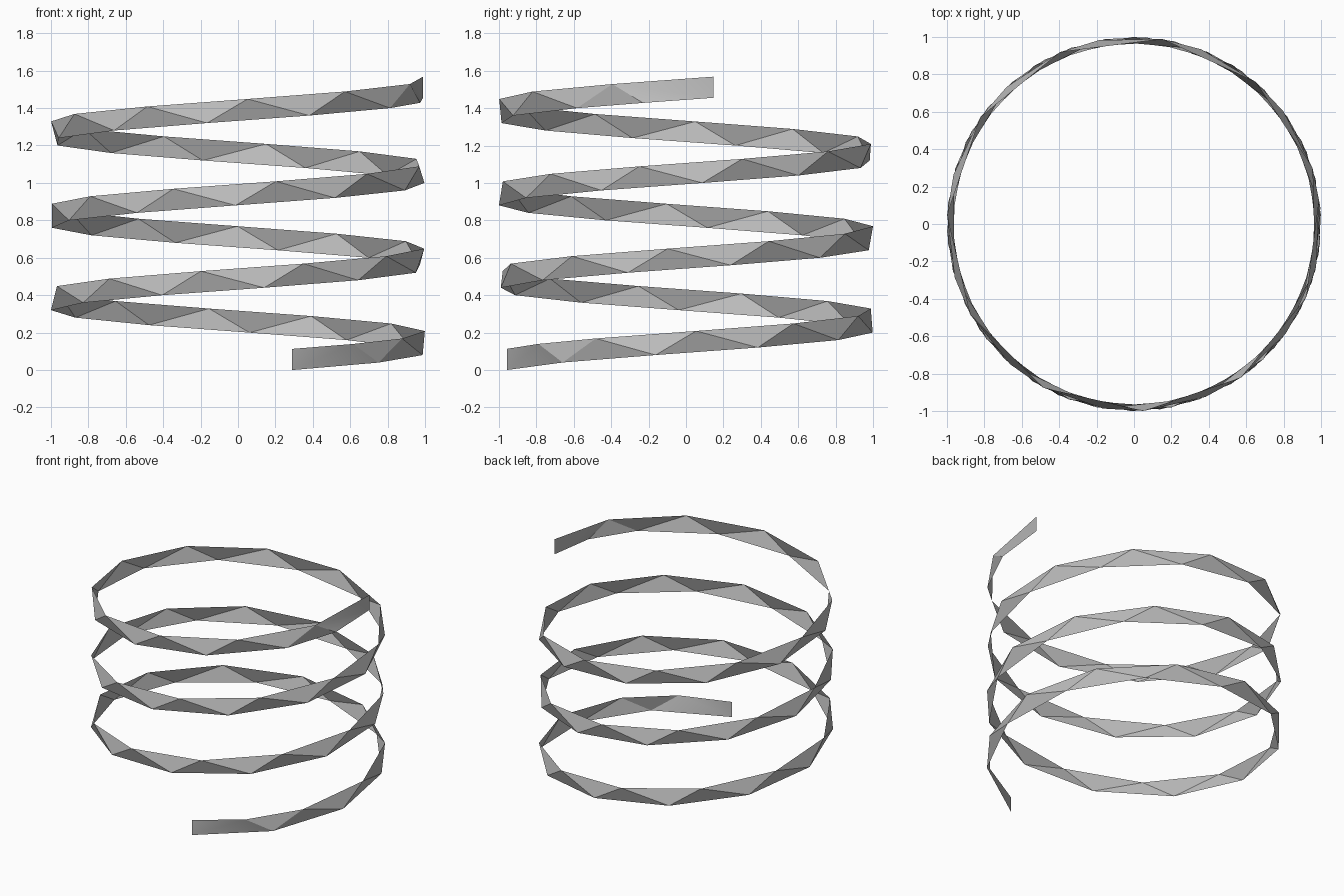
import bpy, bmesh, math

cube = bpy.data.objects.get("Cube")
if cube:
    bpy.data.objects.remove(cube, do_unlink=True)

STEP = math.radians(31.93)      # turn per segment
START = math.radians(-73.2)     # angle of the lower end
RISE = 0.04                     # climb per segment
HEIGHT = 0.113                  # ribbon width
END = 36.38                     # length in segments

steel = bpy.data.materials.new("steel_grey")
steel.use_nodes = True
steel.diffuse_color = (0.5, 0.5, 0.5, 1)
steel.node_tree.nodes["Principled BSDF"].inputs["Base Color"].default_value = (0.5, 0.5, 0.5, 1)

bm = bmesh.new()


def edge_points(params, lift):
    """Points on one rim of the helical ribbon."""
    return [(k, bm.verts.new((math.cos(START + k * STEP),
                              math.sin(START + k * STEP),
                              RISE * k + lift))) for k in params]


# Lower and upper rims, staggered so the strip folds into triangles
lower = edge_points(list(range(36)) + [35.7, END], 0)
upper = edge_points([0, 0.66] + [n + 0.39 for n in range(1, 36)] + [END], HEIGHT)

# Zip the two rims together
i = j = 0
while i < len(lower) - 1 or j < len(upper) - 1:
    a, b = lower[i][1], upper[j][1]
    step_lower = j == len(upper) - 1 or (
        i < len(lower) - 1 and lower[i + 1][0] <= upper[j + 1][0])
    if step_lower:
        i += 1
        bm.faces.new((a, lower[i][1], b))
    else:
        j += 1
        bm.faces.new((a, upper[j][1], b))

mesh = bpy.data.meshes.new("spiral_ribbon")
bm.to_mesh(mesh)
bm.free()
mesh.materials.append(steel)

ribbon = bpy.data.objects.new("spiral_ribbon", mesh)
bpy.context.collection.objects.link(ribbon)
bpy.ops.object.select_all(action='DESELECT')
ribbon.select_set(True)
bpy.context.view_layer.objects.active = ribbon
bpy.ops.object.shade_smooth_by_angle(angle=math.radians(30))
